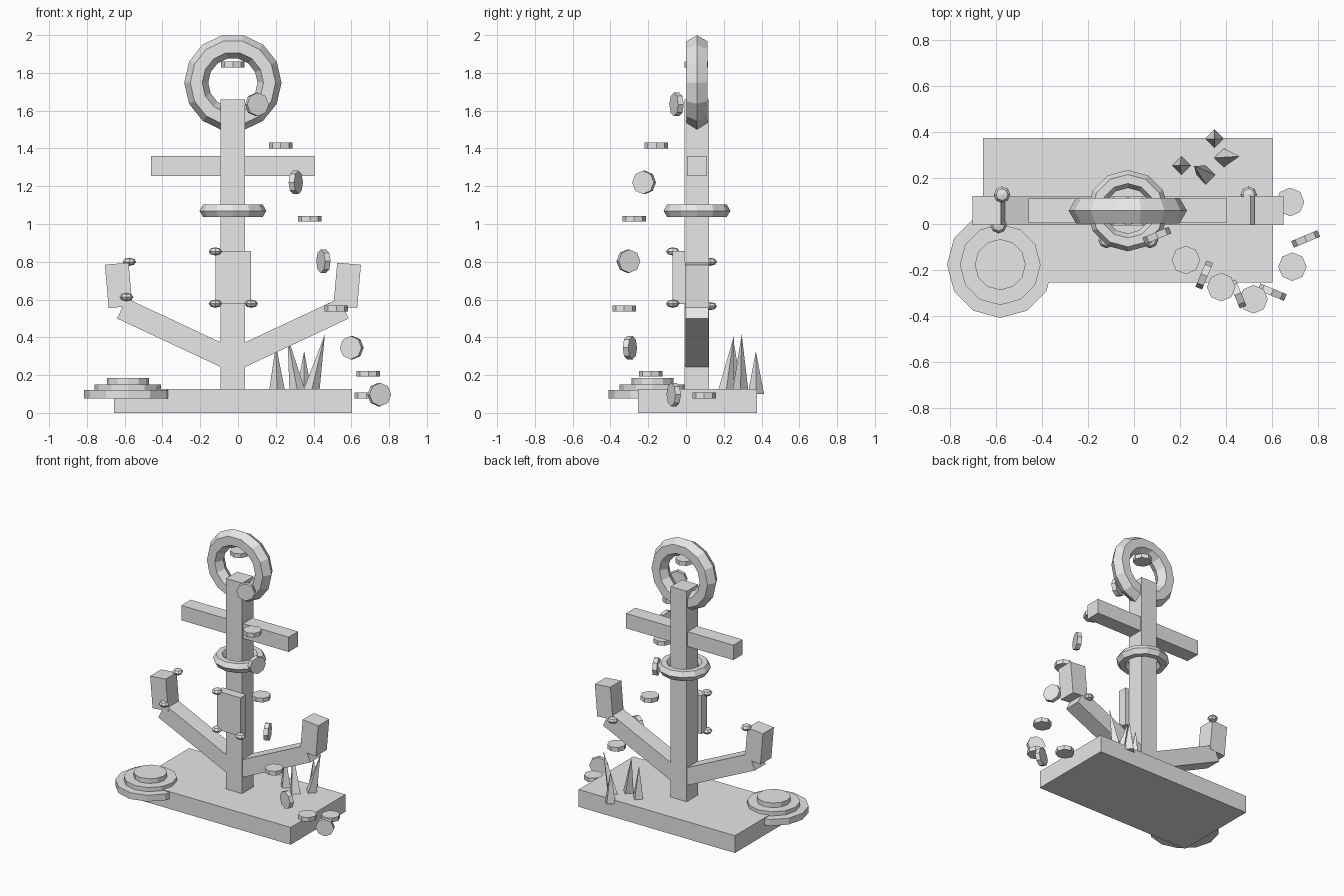
import bpy
from math import radians, hypot, atan2
from mathutils import Vector

cube = bpy.data.objects.get("Cube")
if cube:
    bpy.data.objects.remove(cube, do_unlink=True)

grey = bpy.data.materials.new("plain_grey")
grey.use_nodes = True
grey.diffuse_color = (0.8, 0.8, 0.8, 1)
grey.node_tree.nodes["Principled BSDF"].inputs["Base Color"].default_value = (0.8, 0.8, 0.8, 1)

CX, CY = -0.027, 0.058  # anchor axis


def finish(name):
    ob = bpy.context.object
    ob.name = name
    ob.data.materials.append(grey)
    return ob


def box(name, loc, size, tilt=0):
    bpy.ops.mesh.primitive_cube_add(size=1, location=loc, rotation=(0, tilt, 0))
    bpy.context.object.scale = size
    return finish(name)


def disc(name, loc, radius, depth, sides, rot=(0, 0, 0)):
    bpy.ops.mesh.primitive_cylinder_add(vertices=sides, radius=radius, depth=depth,
                                        location=loc, rotation=rot)
    return finish(name)


def torus(name, loc, major, minor, sides, rot=(0, 0, 0)):
    bpy.ops.mesh.primitive_torus_add(location=loc, rotation=rot, major_radius=major,
                                     minor_radius=minor, major_segments=sides, minor_segments=6)
    return finish(name)


# Base, shaft and crossbar
box("base", (CX, 0.06, 0.063), (1.26, 0.63, 0.126))
box("shaft", (CX, CY, 0.89), (0.13, 0.13, 1.54))
box("crossbar", (CX, CY, 1.307), (0.866, 0.108, 0.108))

# Top ring and collar
torus("top_ring", (CX, CY, 1.748), 0.194, 0.0635, 14, (radians(90), 0, 0))
torus("collar", (CX, CY, 1.07), 0.138, 0.039, 12)

# Arms and flukes, mirrored about the shaft
run, rise = 0.588, 0.275
for side, word in ((-1, "right"), (1, "left")):
    box(word + "_arm", (CX + side * run / 2, CY, 0.278 + rise / 2),
        (hypot(run, rise), 0.122, 0.118), -side * atan2(rise, run))
    box(word + "_fluke", (CX + side * 0.605, CY, 0.675),
        (0.126, 0.126, 0.23), side * radians(5))

# Front plate
box("front_plate", (-0.025, -0.038, 0.717), (0.19, 0.066, 0.28))

# Flattened studs on the plate and flukes
studs = [(-0.12, -0.07, 0.855), (-0.12, -0.07, 0.578), (0.07, -0.07, 0.578),
         (-0.575, 0.128, 0.8), (-0.59, -0.005, 0.613), (0.5, 0.128, 0.565)]
for i, loc in enumerate(studs):
    bpy.ops.mesh.primitive_uv_sphere_add(segments=8, ring_count=4, radius=0.036, location=loc)
    bpy.context.object.scale.z = 0.6
    finish(f"stud_{i + 1}")

# Stepped mound beside the base
for i, (radius, z, depth) in enumerate([(0.232, 0.098, 0.046), (0.176, 0.135, 0.032),
                                        (0.111, 0.168, 0.034)]):
    disc(f"mound_tier_{i + 1}", (-0.583, -0.177, z), radius, depth, 12)

# Spiral of chain links, alternately flat and upright
links = [(CX, 0.055, 1.845), (0.1, -0.05, 1.633), (0.226, -0.157, 1.415),
         (0.306, -0.222, 1.22), (0.38, -0.275, 1.028), (0.452, -0.305, 0.803),
         (0.521, -0.328, 0.553), (0.602, -0.297, 0.345), (0.69, -0.186, 0.207),
         (0.748, -0.065, 0.097), (0.68, 0.096, 0.093)]
for i, loc in enumerate(links):
    upright = i % 2
    turn = radians(22.5 * i) if upright else 0
    disc(f"chain_link_{i + 1}", loc, 0.062, 0.031, 8, (radians(90) * upright, 0, turn))

# Pointed weeds: foot and tip of each
weeds = [((0.207, 0.255, 0.11), (0.2, 0.255, 0.36)), ((0.315, 0.212, 0.11), (0.262, 0.253, 0.405)),
         ((0.35, 0.37, 0.1), (0.35, 0.37, 0.326)), ((0.388, 0.288, 0.11), (0.46, 0.295, 0.415))]
for i, (foot, tip) in enumerate(weeds):
    foot, tip = Vector(foot), Vector(tip)
    lean = Vector((0, 0, 1)).rotation_difference(tip - foot).to_euler()
    bpy.ops.mesh.primitive_cone_add(vertices=4, radius1=0.043, radius2=0, depth=(tip - foot).length,
                                    location=(foot + tip) / 2, rotation=lean)
    finish(f"weed_{i + 1}")
